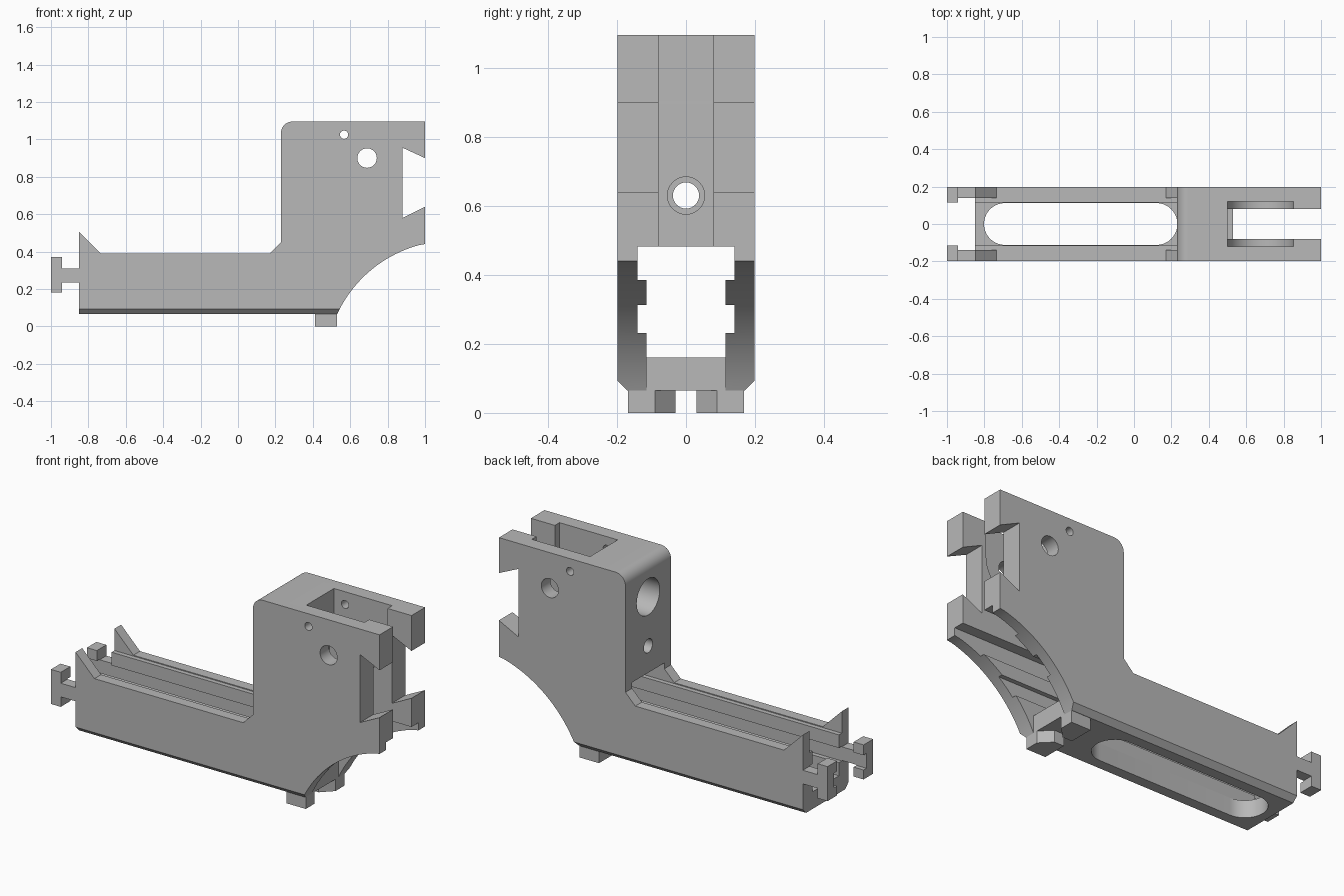
import bpy, bmesh, math

if "Cube" in bpy.data.objects:
    bpy.data.objects.remove(bpy.data.objects["Cube"])

grey = bpy.data.materials.new("light_grey")
grey.diffuse_color = (0.48, 0.48, 0.48, 1)
grey.use_nodes = True
grey.node_tree.nodes["Principled BSDF"].inputs["Base Color"].default_value = grey.diffuse_color


def prism(name, pts, axis, lo, hi):
    """Extrude a 2D outline along an axis between lo and hi."""
    place = {'x': lambda a, b, t: (t, a, b),
             'y': lambda a, b, t: (a, t, b),
             'z': lambda a, b, t: (a, b, t)}[axis]
    bm = bmesh.new()
    ends = [[bm.verts.new(place(a, b, t)) for a, b in pts] for t in (lo, hi)]
    for ring in ends:
        bm.faces.new(ring)
    n = len(pts)
    for i in range(n):
        j = (i + 1) % n
        bm.faces.new((ends[0][i], ends[0][j], ends[1][j], ends[1][i]))
    bmesh.ops.recalc_face_normals(bm, faces=bm.faces)
    me = bpy.data.meshes.new(name)
    bm.to_mesh(me)
    bm.free()
    ob = bpy.data.objects.new(name, me)
    bpy.context.collection.objects.link(ob)
    me.materials.append(grey)
    return ob


def arc(cx, cy, r, a0, a1, n):
    return [(cx + r * math.cos(math.radians(a0 + (a1 - a0) * i / n)),
             cy + r * math.sin(math.radians(a0 + (a1 - a0) * i / n)))
            for i in range(n + 1)]


def circle(cx, cy, r, n=40):
    return arc(cx, cy, r, 0, 360, n)[:-1]


def rect(a0, a1, b0, b1):
    return [(a0, b0), (a1, b0), (a1, b1), (a0, b1)]


def cut(ob, pts, axis, lo, hi):
    tool = prism("cutter", pts, axis, lo, hi)
    tool.hide_render = True
    mod = ob.modifiers.new("cut", 'BOOLEAN')
    mod.operation = 'DIFFERENCE'
    mod.solver = 'EXACT'
    mod.object = tool
    bpy.context.view_layer.objects.active = ob
    bpy.ops.object.modifier_apply(modifier=mod.name)
    bpy.data.objects.remove(tool)


# Side outline: end hooks, fins, rail, upright, dovetail notch, curved underside
outline = [(-0.85, 0.065), (0.53, 0.065)]
outline += arc(1.145, -0.22, 0.678, 155.1, 103.0, 28)[1:-1]
outline += [(1, 0.44), (1, 0.64), (0.88, 0.58), (0.88, 0.955), (1, 0.90), (1, 1.095)]
outline += arc(0.29, 1.035, 0.06, 90, 180, 10)
outline += [(0.23, 0.45), (0.17, 0.39), (-0.735, 0.39), (-0.85, 0.505),
            (-0.85, 0.31), (-0.94, 0.31), (-0.94, 0.37), (-1, 0.37),
            (-1, 0.18), (-0.94, 0.18), (-0.94, 0.235), (-0.85, 0.235)]
body = prism("frame_body", outline, 'y', -0.198, 0.198)

# Grooved channel along the whole length
half = [(0.115, 0.16), (0.115, 0.232), (0.14, 0.232), (0.14, 0.313),
        (0.115, 0.313), (0.115, 0.385), (0.14, 0.385), (0.14, 0.482)]
cut(body, half + [(-y, z) for y, z in reversed(half)], 'x', -1.1, 1.1)
# Open space between the fins
cut(body, rect(-1.1, 0.0, 0.45, 0.7), 'y', -0.14, 0.14)
# Channel floor stops square at the feet and at the hook end
cut(body, rect(0.53, 1.1, -0.1, 0.2), 'y', -0.115, 0.115)
# Chamfered lower edges
for s in (-1, 1):
    cut(body, [(s * 0.168, 0.063), (s * 0.2, 0.095), (s * 0.25, 0.095),
               (s * 0.25, 0.0), (s * 0.168, 0.0)], 'x', -0.9, 0.62)
# Long rounded slot through the floor
slot = arc(0.12, 0, 0.112, -90, 90, 20) + arc(-0.69, 0, 0.112, 90, 270, 20)
cut(body, slot, 'z', -0.1, 0.25)
# Vertical slot in the upright, with a wider round-bottomed pocket
cut(body, rect(0.5, 1.1, 0.3, 1.3), 'y', -0.08, 0.08)
pocket = arc(0.677, 0.9, 0.177, 180, 360, 28) + [(0.854, 1.3), (0.5, 1.3)]
cut(body, pocket, 'y', -0.12, 0.12)
# Cross holes
cut(body, circle(0.69, 0.9, 0.052), 'y', -0.4, 0.4)
cut(body, circle(0.567, 1.025, 0.022, 24), 'y', -0.4, 0.4)
# Lengthwise holes: wide blind bore, and a counterbored screw hole
cut(body, circle(0, 0.9, 0.1), 'x', 0.1, 0.45)
cut(body, circle(0, 0.63, 0.038, 32), 'x', 0.1, 0.6)
cut(body, circle(0, 0.63, 0.054, 32), 'x', 0.45, 0.62)

# Feet with a flared gap between them
for s, side in ((-1, "front"), (1, "back")):
    prism(side + "_foot", [(0.412, s * 0.03), (0.47, s * 0.03), (0.53, s * 0.09),
                           (0.53, s * 0.168), (0.412, s * 0.168)], 'z', 0.0, 0.067)

for ob in bpy.context.collection.objects:
    bpy.ops.object.select_all(action='DESELECT')
    ob.select_set(True)
    bpy.context.view_layer.objects.active = ob
    bpy.ops.object.shade_smooth_by_angle(angle=math.radians(30))
